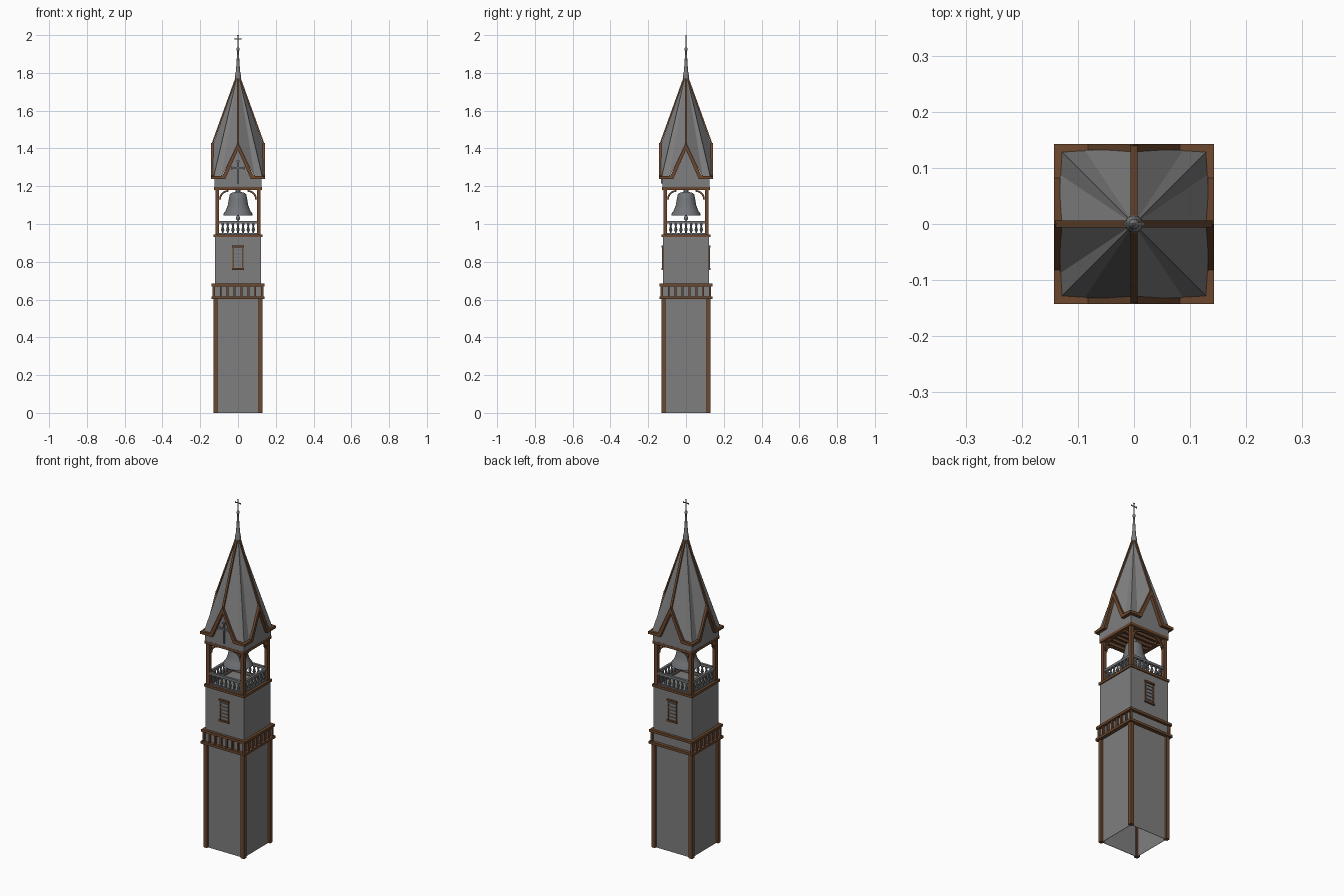
import bpy, bmesh, math
from mathutils import Matrix, Vector

if "Cube" in bpy.data.objects:
    bpy.data.objects.remove(bpy.data.objects["Cube"])


def material(name, rgb):
    m = bpy.data.materials.new(name)
    m.diffuse_color = (*rgb, 1)
    m.use_nodes = True
    m.node_tree.nodes["Principled BSDF"].inputs["Base Color"].default_value = m.diffuse_color
    return m


STONE = material("stone grey", (0.21, 0.21, 0.21))
WOOD = material("brown wood", (0.15, 0.065, 0.028))
IRON = material("iron grey", (0.17, 0.18, 0.19))
QUARTERS = [Matrix.Rotation(math.pi / 2 * i, 4, 'Z') for i in range(4)]
FRONT, BACK = QUARTERS[0], QUARTERS[2]


def finish(name, bm, mat, smooth=False):
    bmesh.ops.recalc_face_normals(bm, faces=bm.faces)
    me = bpy.data.meshes.new(name)
    bm.to_mesh(me)
    bm.free()
    me.materials.append(mat)
    ob = bpy.data.objects.new(name, me)
    bpy.context.collection.objects.link(ob)
    if smooth:
        bpy.ops.object.select_all(action='DESELECT')
        ob.select_set(True)
        bpy.context.view_layer.objects.active = ob
        bpy.ops.object.shade_smooth_by_angle(angle=math.radians(40))
    return ob


def box(bm, x0, x1, y0, y1, z0, z1, rots=(FRONT,)):
    for r in rots:
        m = r @ Matrix.Translation(((x0 + x1) / 2, (y0 + y1) / 2, (z0 + z1) / 2))
        bmesh.ops.create_cube(bm, size=1, matrix=m @ Matrix.Diagonal((x1 - x0, y1 - y0, z1 - z0, 1)))


def prism(bm, pts, y0, y1, rots=(FRONT,)):
    """Extrude an x-z outline from y0 to y1."""
    for r in rots:
        a = [bm.verts.new(r @ Vector((x, y0, z))) for x, z in pts]
        b = [bm.verts.new(r @ Vector((x, y1, z))) for x, z in pts]
        bm.faces.new(a)
        bm.faces.new(b[::-1])
        for i in range(len(pts)):
            j = (i + 1) % len(pts)
            bm.faces.new((a[i], b[i], b[j], a[j]))


def lathe(bm, profile, x=0, y=0, n=12, rots=(FRONT,)):
    for r in rots:
        rings = [[bm.verts.new(r @ Vector((x + rad * math.cos(2 * math.pi * i / n),
                                           y + rad * math.sin(2 * math.pi * i / n), z)))
                  for i in range(n)] for rad, z in profile]
        for a, b in zip(rings, rings[1:]):
            for i in range(n):
                bm.faces.new((a[i], a[(i + 1) % n], b[(i + 1) % n], b[i]))


def cross(bm, z0, z1, arm_z, arm, t, y0, y1):
    box(bm, -t, t, y0, y1, z0, z1)
    box(bm, -arm, arm, y0, y1, arm_z - t, arm_z + t)
    for x in (-arm, arm):
        box(bm, x - t, x + t, y0, y1, arm_z - 2 * t, arm_z + 2 * t)
    box(bm, -2 * t, 2 * t, y0, y1, z1 - 2 * t, z1)


# Shaft walls, open underneath
bm = bmesh.new()
box(bm, -.118, .118, -.118, -.116, 0, .605, QUARTERS)
finish("lower_walls", bm, STONE)
bm = bmesh.new()
box(bm, -.123, .123, -.123, .123, .605, .935)
finish("upper_walls", bm, STONE)

# Corner posts of the shaft
bm = bmesh.new()
box(bm, -.13, -.108, -.13, -.108, 0, .605, QUARTERS)
finish("corner_posts", bm, WOOD)

# Ledge and rail around the shaft, with slats on all sides but the back
bm = bmesh.new()
box(bm, -.141, .141, -.141, -.12, .602, .616, QUARTERS)
box(bm, -.139, .139, -.139, -.122, .67, .684, QUARTERS)
for i in range(8):
    x = -.128 + .256 * i / 7
    box(bm, x - .005, x + .005, -.134, -.122, .616, .67, [q for q in QUARTERS if q != BACK])
finish("slatted_band", bm, WOOD)

# Louvred windows on front and back
sides = (FRONT, BACK)
bm = bmesh.new()
for z in (.762, .88):
    box(bm, -.032, .032, -.131, -.122, z - .005, z + .005, sides)
for x in (-.026, .026):
    box(bm, x - .004, x + .004, -.128, -.122, .765, .88, sides)
finish("window_frames", bm, WOOD)
bm = bmesh.new()
for i in range(5):
    z = .782 + i * .02
    prism(bm, [(-.024, z - .003), (.024, z - .003), (.024, z + .004), (-.024, z + .004)], -.128, -.122, sides)
finish("window_louvres", bm, IRON)

# Belfry timber: floor band, posts, top beam, joists, curved braces
bm = bmesh.new()
box(bm, -.129, .129, -.129, -.108, .931, .945, QUARTERS)
box(bm, -.12, -.1, -.12, -.1, .94, 1.185, QUARTERS)
box(bm, -.126, .126, -.126, -.1, 1.18, 1.196, QUARTERS)
for i in range(5):
    y = -.07 + i * .035
    box(bm, -.11, .11, y - .006, y + .006, 1.182, 1.196)
R = .05
arc = [(math.cos(math.pi / 2 * i / 5), math.sin(math.pi / 2 * i / 5)) for i in range(6)]
for s in (-1, 1):
    outer = [(s * (.05 + R * c), 1.13 + R * d) for c, d in arc]
    inner = [(s * (.05 + (R - .009) * c), 1.13 + (R - .009) * d) for c, d in arc]
    prism(bm, outer + inner[::-1], -.115, -.105, QUARTERS)
finish("belfry_timber", bm, WOOD)

# Belfry balustrade with turned balusters
bm = bmesh.new()
box(bm, -.1, .1, -.117, -.103, 1.002, 1.016, QUARTERS)
box(bm, -.1, .1, -.115, -.105, .944, .952, QUARTERS)
for i in range(7):
    lathe(bm, [(.006, .95), (.004, .957), (.009, .967), (.007, .976), (.004, .988), (.007, .996), (.006, 1.003)],
          -.081 + .027 * i, -.11, 8, QUARTERS)
finish("balustrade", bm, IRON, True)

# Bell with clapper and hanger
bm = bmesh.new()
lathe(bm, [(.068, 1.05), (.078, 1.045), (.077, 1.054), (.064, 1.072), (.054, 1.1), (.048, 1.135),
           (.044, 1.155), (.034, 1.165), (.012, 1.17), (.012, 1.19)], n=24)
lathe(bm, [(.068, 1.05), (.05, 1.085), (.04, 1.145), (0.001, 1.155)], n=24)
lathe(bm, [(.004, 1.15), (.004, 1.045), (.011, 1.036), (.011, 1.028), (.005, 1.018), (.0005, 1.016)])
finish("bell", bm, IRON, True)

# Head of the tower: square wall with a gable on each side
bm = bmesh.new()
prism(bm, [(-.125, 1.195), (.125, 1.195), (.125, 1.245), (.086, 1.25), (0, 1.415),
           (-.086, 1.25), (-.125, 1.245)], -.125, -.123, QUARTERS)
box(bm, -.124, .124, -.124, .124, 1.196, 1.2)
finish("gable_walls", bm, STONE)

# Spire roof: ridges to the gable peaks, edges to the corners
bm = bmesh.new()
for q in QUARTERS:
    for s in (-1, 1):
        apex, peak, foot, corner = [bm.verts.new(q @ Vector(p)) for p in (
            (0, 0, 1.8), (0, -.132, 1.42), (s * .088, -.132, 1.25), (s * .13, -.13, 1.245))]
        bm.faces.new((apex, peak, foot))
        bm.faces.new((apex, foot, corner))
bmesh.ops.remove_doubles(bm, verts=bm.verts, dist=.0005)
finish("spire_roof", bm, STONE)

# Bargeboards with short returns at the eaves
bm = bmesh.new()
for s in (-1, 1):
    prism(bm, [(0, 1.43), (s * .082, 1.256), (s * .143, 1.252), (s * .143, 1.238), (s * .068, 1.238),
               (0, 1.392)], -.143, -.122, QUARTERS)
finish("bargeboards", bm, WOOD)

# Ridge strips from the gable peaks to the tip
bm = bmesh.new()
for q in QUARTERS:
    ring = [[bm.verts.new(q @ Vector((x, y, z + dz))) for x, dz in
             ((-.006, -.01), (.006, -.01), (.006, .012), (-.006, .012))]
            for y, z in ((-.14, 1.413), (-.004, 1.79))]
    for i in range(4):
        j = (i + 1) % 4
        bm.faces.new((ring[0][i], ring[0][j], ring[1][j], ring[1][i]))
    bm.faces.new(ring[0])
finish("ridge_strips", bm, WOOD)

# Finial spike with knobs
bm = bmesh.new()
lathe(bm, [(.016, 1.77), (.015, 1.79), (.011, 1.81), (.008, 1.85), (.005, 1.905), (.004, 1.915), (.009, 1.921),
           (.009, 1.928), (.004, 1.934), (.002, 1.96), (.0005, 1.962)])
finish("finial", bm, STONE, True)

# Crosses: on the tip and on the front gable
bm = bmesh.new()
cross(bm, 1.95, 2.0, 1.98, .017, .002, -.002, .002)
finish("tip_cross", bm, IRON)
bm = bmesh.new()
cross(bm, 1.215, 1.335, 1.297, .034, .004, -.133, -.124)
finish("gable_cross", bm, IRON)
